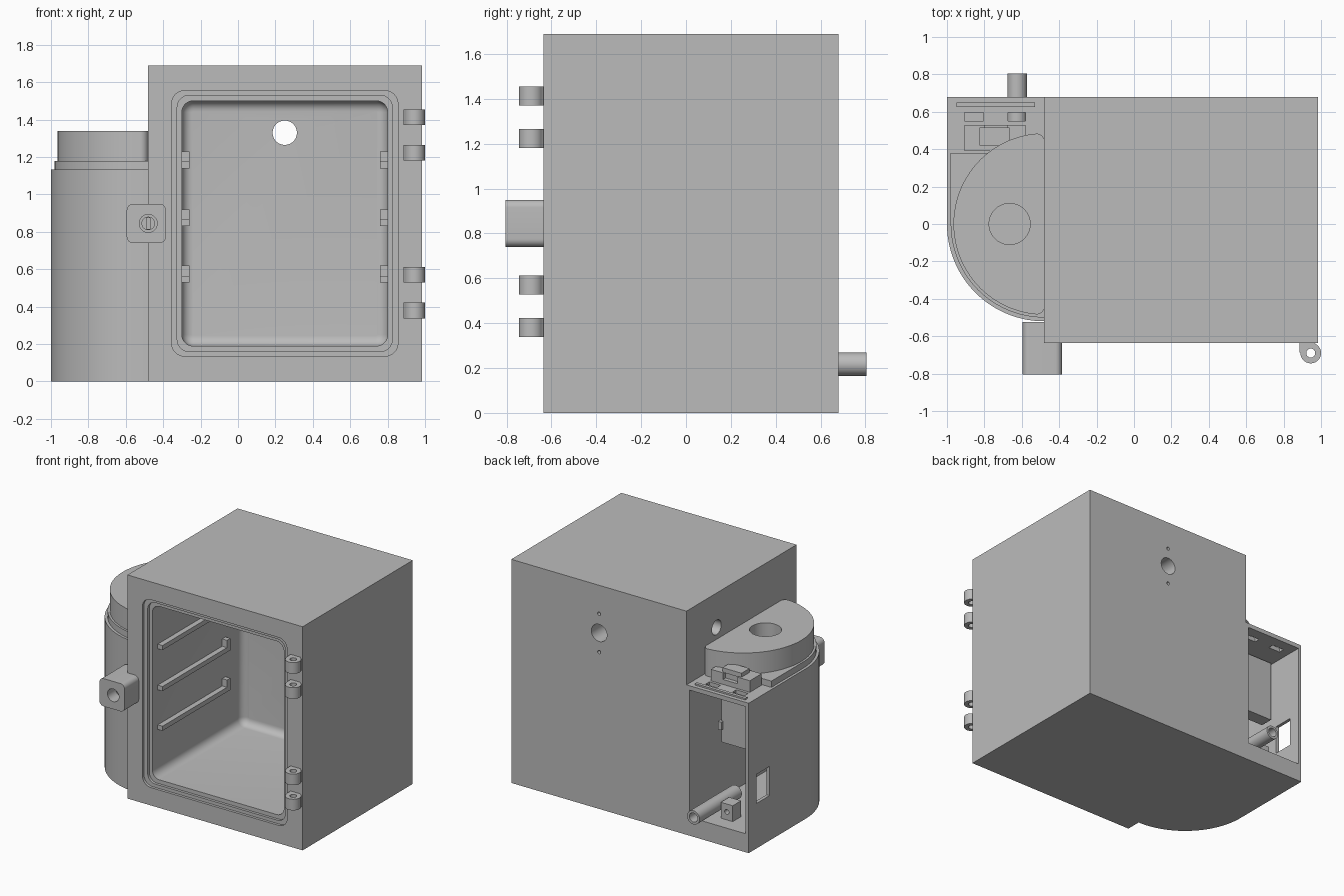
import bpy, bmesh, math
from mathutils import Vector

if "Cube" in bpy.data.objects:
    bpy.data.objects.remove(bpy.data.objects["Cube"], do_unlink=True)

grey = bpy.data.materials.new("plain grey")
grey.use_nodes = True
grey.diffuse_color = (0.5, 0.5, 0.5, 1)
grey.node_tree.nodes["Principled BSDF"].inputs["Base Color"].default_value = (0.5, 0.5, 0.5, 1)


def arc(cx, cy, r, a0, a1, n=24):
    """Points along an arc, angles in degrees."""
    steps = [math.radians(a0 + (a1 - a0) * i / n) for i in range(n + 1)]
    return [(cx + r * math.cos(a), cy + r * math.sin(a)) for a in steps]


def circle(cx, cy, r, n=40):
    return arc(cx, cy, r, 0, 360, n)[:-1]


def round_rect(x0, x1, y0, y1, r, n=8):
    return (arc(x1 - r, y1 - r, r, 0, 90, n) + arc(x0 + r, y1 - r, r, 90, 180, n)
            + arc(x0 + r, y0 + r, r, 180, 270, n) + arc(x1 - r, y0 + r, r, 270, 360, n))


def prism(name, pts, axis, a, b, end_bevel=0):
    """Extrude a 2D outline along an axis from a to b."""
    place = {"x": lambda p, t: (t, p[0], p[1]),
             "y": lambda p, t: (p[0], t, p[1]),
             "z": lambda p, t: (p[0], p[1], t)}[axis]
    bm = bmesh.new()
    low = [bm.verts.new(place(p, a)) for p in pts]
    high = [bm.verts.new(place(p, b)) for p in pts]
    bm.faces.new(low)
    end = bm.faces.new(high)
    for i in range(len(pts)):
        j = (i + 1) % len(pts)
        bm.faces.new((low[i], low[j], high[j], high[i]))
    bmesh.ops.recalc_face_normals(bm, faces=bm.faces)
    if end_bevel:
        bmesh.ops.bevel(bm, geom=list(end.edges), offset=end_bevel, segments=6,
                        profile=0.5, affect="EDGES")
    mesh = bpy.data.meshes.new(name)
    bm.to_mesh(mesh)
    bm.free()
    mesh.materials.append(grey)
    ob = bpy.data.objects.new(name, mesh)
    bpy.context.collection.objects.link(ob)
    return ob


def box(name, x0, x1, y0, y1, z0, z1):
    return prism(name, [(x0, y0), (x1, y0), (x1, y1), (x0, y1)], "z", z0, z1)


def activate(ob):
    bpy.ops.object.select_all(action="DESELECT")
    ob.select_set(True)
    bpy.context.view_layer.objects.active = ob


def cut(ob, *cutters):
    """Subtract the cutters, then remove them."""
    for c in cutters:
        c.hide_render = True
        mod = ob.modifiers.new("cut", "BOOLEAN")
        mod.operation = "DIFFERENCE"
        mod.solver = "EXACT"
        mod.object = c
        activate(ob)
        bpy.ops.object.modifier_apply(modifier=mod.name)
        bpy.data.objects.remove(c, do_unlink=True)


FRONT, BACK, SIDE = -0.635, 0.68, -0.48

# Cabinet with stepped door seat and rounded chamber
cabinet = box("cabinet", SIDE, 0.985, FRONT, BACK, 0, 1.69)
cut(cabinet,
    prism("seat_cut", round_rect(-0.355, 0.855, 0.135, 1.555, 0.07), "y", -0.8, FRONT + 0.02),
    prism("lip_cut", round_rect(-0.325, 0.825, 0.16, 1.53, 0.065), "y", -0.8, FRONT + 0.04),
    prism("chamber_cut", round_rect(-0.3, 0.8, 0.19, 1.5, 0.06), "y", -0.8, 0.48, 0.055),
    prism("rear_port_cut", circle(0.25, 1.33, 0.065), "y", 0.3, 0.9),
    prism("side_port_cut", circle(0.32, 1.43, 0.055), "x", -0.7, -0.2))
for z in (1.185, 1.475):
    cut(cabinet, prism("screw_cut", circle(0.25, z, 0.013, 16), "y", 0.62, 0.9))

# Shelf rails with a stop at the rear end, on both chamber walls
for i, z in enumerate((0.53, 0.83, 1.14)):
    side_outline = [(-0.53, z), (0.28, z), (0.28, z + 0.09), (0.24, z + 0.09),
                    (0.24, z + 0.035), (-0.53, z + 0.035)]
    prism(f"right_shelf_rail_{i + 1}", side_outline, "x", -0.305, -0.26)
    prism(f"left_shelf_rail_{i + 1}", side_outline, "x", 0.76, 0.805)

# Door hinge knuckles
for i, z in enumerate((0.38, 0.57, 1.223, 1.413)):
    outline = [(0.885, FRONT + 0.003), (0.885, -0.685)] + arc(0.945, -0.69, 0.055, 180, 360) \
        + arc(0.945, -0.69, 0.055, 0, 60, 8) + [(0.965, FRONT + 0.003)]
    knuckle = prism(f"hinge_{i + 1}", outline, "z", z - 0.042, z + 0.042)
    cut(knuckle, prism("pin_cut", circle(0.945, -0.69, 0.024, 24), "z", z - 0.1, z + 0.1))

# Latch block with a slotted key barrel
latch = prism("latch_block", round_rect(-0.595, -0.385, 0.74, 0.95, 0.035), "y", -0.805, -0.525)
cut(latch, box("corner_cut", SIDE, -0.3, FRONT, -0.4, 0.6, 1.1),
    prism("barrel_cut", circle(-0.48, 0.845, 0.048), "y", -0.9, -0.68))
barrel = prism("key_barrel", circle(-0.48, 0.845, 0.036), "y", -0.72, -0.66)
cut(barrel, box("slot_cut", -0.49, -0.47, -0.8, -0.7, 0.815, 0.875))

# Side housing: hollow, open at the rear, with curved front
shell = [(SIDE, BACK), (-1, BACK)] + arc(SIDE, 0, 0.52, 180, 270, 36)
hollow = [(-0.505, 0.9), (-0.975, 0.9)] + arc(SIDE, 0, 0.495, 180, 267, 36)
housing = prism("side_housing", shell, "z", 0, 1.133)
cut(housing, prism("hollow_cut", hollow, "z", 0.14, 1.1),
    box("window_cut", -1.1, -0.9, 0.43, 0.585, 0.34, 0.56),
    box("slot_cut_a", -0.905, -0.805, 0.55, 0.595, 1.05, 1.2),
    box("slot_cut_b", -0.675, -0.58, 0.55, 0.595, 1.05, 1.2))

# Raised collar and round cap on the housing
prism("housing_collar", [(SIDE, 0.38), (-0.98, 0.38)] + arc(SIDE, 0, 0.5, 180, 270, 36),
      "z", 1.12, 1.18)
f, R = 0.04, 0.485
cy = math.sqrt((R - f) ** 2 - f ** 2)
turn = math.degrees(math.atan2(cy, -f))
cap_outline = (arc(SIDE - f, cy, f, 0, turn, 8) + arc(SIDE, 0, R, turn, 360 - turn, 48)[1:-1]
               + arc(SIDE - f, -cy, f, 360 - turn, 360, 8))
cap = prism("housing_cap", cap_outline, "z", 1.125, 1.34)
cut(cap, prism("vent_cut", circle(-0.665, 0, 0.11), "z", 1.19, 1.5))

# Connector block and rear ledge on the housing deck
connector = box("connector_block", -0.905, -0.58, 0.39, 0.53, 1.13, 1.22)
cut(connector, box("notch_cut", -0.8, -0.68, 0.5, 0.6, 1.17, 1.3))
box("connector_top", -0.825, -0.665, 0.42, 0.515, 1.215, 1.25)
box("deck_ledge", -0.95, -0.53, 0.625, 0.65, 1.125, 1.145)

# Fittings inside the housing
box("control_module", -0.95, -0.575, 0.3, 0.4, 0.62, 1.09)
for z in (0.72, 0.98):
    box("module_clip", -0.59, -0.56, 0.38, 0.42, z, z + 0.06)
pipe = prism("drain_pipe", circle(-0.625, 0.217, 0.052), "y", 0.3, 0.805)
cut(pipe, prism("bore_cut", circle(-0.625, 0.217, 0.034), "y", 0.4, 0.9))
valve = box("valve_block", -0.79, -0.69, 0.47, 0.57, 0.13, 0.26)
cut(valve, prism("valve_cut", circle(-0.74, 0.2, 0.018, 16), "y", 0.53, 0.7))

# Smooth curved faces, keep hard edges
for ob in list(bpy.context.collection.objects):
    if ob.type == "MESH":
        activate(ob)
        bpy.ops.object.shade_smooth_by_angle(angle=math.radians(30))
